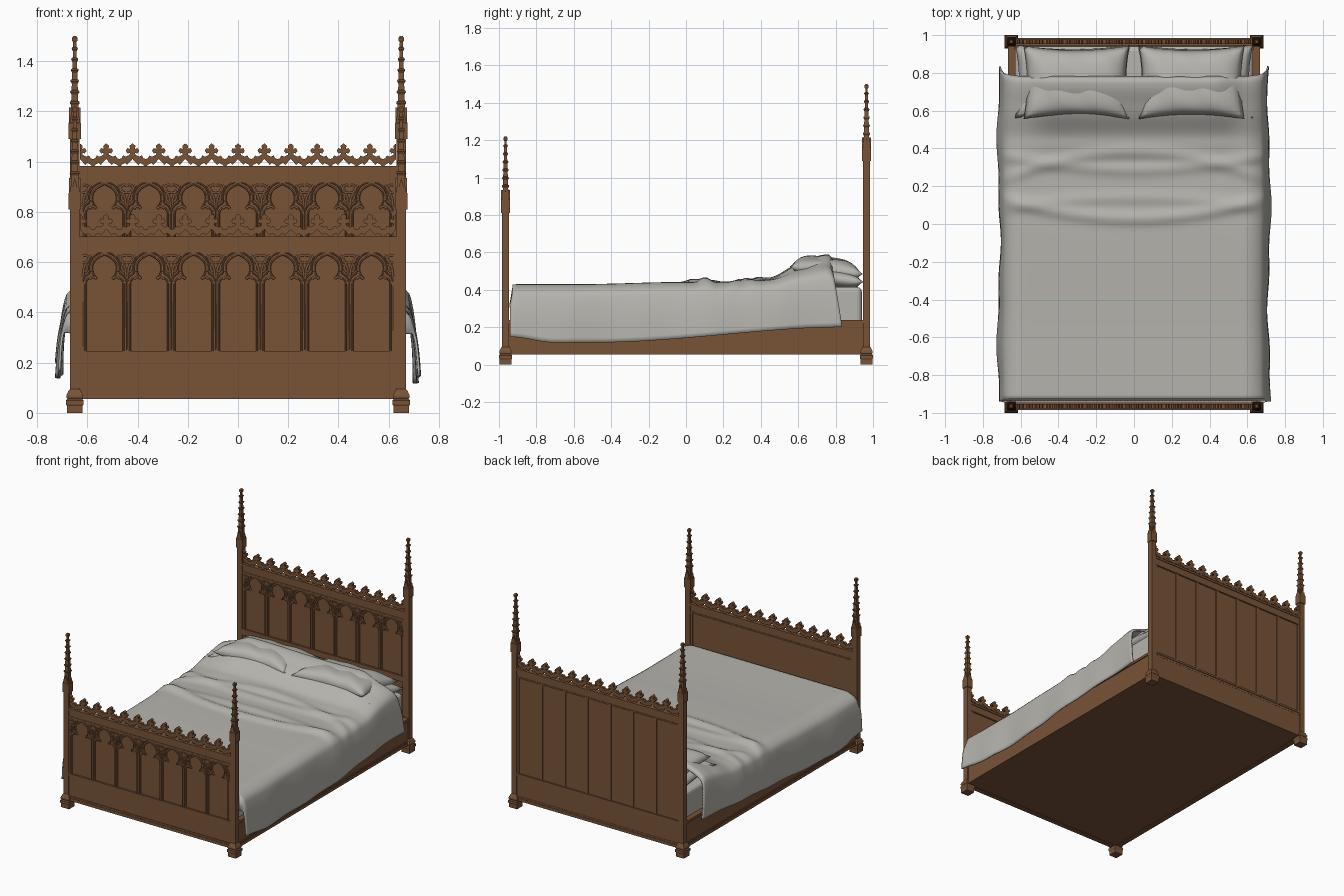
import bpy, bmesh, math
from mathutils import Vector

cube = bpy.data.objects.get("Cube")
if cube:
    bpy.data.objects.remove(cube)


def material(name, rgb):
    m = bpy.data.materials.new(name)
    m.use_nodes = True
    m.diffuse_color = (*rgb, 1)
    m.node_tree.nodes["Principled BSDF"].inputs["Base Color"].default_value = (*rgb, 1)
    return m


wood = material("brown_wood", (0.19, 0.087, 0.039))
cloth = material("grey_linen", (0.47, 0.455, 0.42))


def finish(name, bm, mat, smooth=False):
    bmesh.ops.recalc_face_normals(bm, faces=bm.faces)
    me = bpy.data.meshes.new(name)
    bm.to_mesh(me)
    bm.free()
    me.materials.append(mat)
    for p in me.polygons:
        p.use_smooth = smooth
    ob = bpy.data.objects.new(name, me)
    bpy.context.collection.objects.link(ob)
    return ob


def box(bm, x0, x1, y0, y1, z0, z1):
    plate(bm, [(x0, z0), (x1, z0), (x1, z1), (x0, z1)], y0, y1)


def plate(bm, pts, y0, y1, swap=None):
    """Extrude an x-z outline from y0 to y1; swap=(cx, cy) turns it a quarter."""
    verts = [bm.verts.new((x, y0, z)) for x, z in pts]
    face = bm.faces.new(verts)
    ext = bmesh.ops.extrude_face_region(bm, geom=[face])["geom"]
    new = [v for v in ext if isinstance(v, bmesh.types.BMVert)]
    for v in new:
        v.co.y = y1
    if swap:
        cx, cy = swap
        for v in verts + new:
            v.co.x, v.co.y = cx + v.co.y - cy, cy + v.co.x - cx


def tower(bm, cx, cy, profile):
    """Square tower from (half width, height) pairs."""
    rings = [[bm.verts.new((cx + sx * r, cy + sy * r, z))
              for sx, sy in ((-1, -1), (1, -1), (1, 1), (-1, 1))] for r, z in profile]
    for a, b in zip(rings, rings[1:]):
        for i in range(4):
            bm.faces.new((a[i], a[(i + 1) % 4], b[(i + 1) % 4], b[i]))
    bm.faces.new(rings[0])
    bm.faces.new(rings[-1])


def arc(cx, cz, r, a0, a1, n=8):
    angles = [math.radians(a0 + (a1 - a0) * i / n) for i in range(n + 1)]
    return [(cx + r * math.cos(a), cz + r * math.sin(a)) for a in angles]


def beads(name, paths, radius):
    """Round mouldings along open 3D paths."""
    cu = bpy.data.curves.new(name, "CURVE")
    cu.dimensions = "3D"
    cu.bevel_depth = radius
    cu.bevel_resolution = 1
    for path in paths:
        sp = cu.splines.new("POLY")
        sp.points.add(len(path) - 1)
        for p, co in zip(sp.points, path):
            p.co = (*co, 1)
    cu.materials.append(wood)
    ob = bpy.data.objects.new(name, cu)
    bpy.context.collection.objects.link(ob)


def mirror(pts):
    return [(-x, z) for x, z in reversed(pts)]


PX, PY = 0.65, 0.965          # post centres
PITCH = 1.24 / 7              # panel spacing
FIN = 0.105                   # cresting spacing


def pinnacle_post(name, cx, cy, dz):
    bm = bmesh.new()
    tower(bm, cx, cy, [(.031, 0), (.031, .028), (.035, .034), (.035, .05), (.029, .056),
                       (.033, .062), (.033, .07), (.025, .088), (.019, .095), (.019, .9 + dz)])
    # gablets on the four sides
    gable = [(-.024, .81), (.024, .81), (.024, .875), (.012, .89), (0, .935), (-.012, .89), (-.024, .875)]
    pts = [(cx + x, z + dz) for x, z in gable]
    plate(bm, pts, cy - .023, cy + .023)
    plate(bm, pts, cy - .023, cy + .023, swap=(cx, cy))
    # crocketed spire
    spire = [(.016, .88 + dz)]
    for i in range(6):
        z, r = .945 + .043 * i + dz, .0145 - .0015 * i
        spire += [(r, z), (r + .0055, z + .009), (r + .004, z + .015), (r - .0005, z + .017)]
    spire += [(.006, 1.195 + dz), (.011, 1.203 + dz), (.011, 1.213 + dz), (.006, 1.22 + dz)]
    tower(bm, cx, cy, spire)
    finish(name, bm, wood)


def cresting(name, cy, z0):
    half = [(0, .028), (.022, .004), (.03, .012), (.042, .006), (.0525, -.006), (.0525, .028),
            (.044, .03), (.037, .042), (.027, .037), (.012, .044), (.01, .052), (.02, .05),
            (.027, .06), (.021, .071), (.009, .068), (.012, .08), (0, .09)]
    bm = bmesh.new()
    for k in range(-6, 7):
        for s in (-1, 1):
            if k * s < 6:         # end units keep only their inner half
                plate(bm, [(k * FIN + s * x, z0 + z) for x, z in half], cy - .012, cy + .012)
    finish(name, bm, wood)


def board(name, cy, dz, is_head):
    f = cy - .014             # face of the tracery
    bm = bmesh.new()
    box(bm, -.64, .64, cy - .006, cy + .008, .07, .68 + dz)          # core panel
    box(bm, -.64, .64, cy - .012, cy + .014, .06, .235)              # apron
    for z0, z1, d in ((.055, .075, .019), (.075, .087, .016), (.217, .232, .015), (.232, .246, .019),
                      (.636, .7 + dz - dz, .014), (.638, .648, .017), (.688, .703, .019)):
        up = dz if z0 > .5 else 0
        box(bm, -.64, .64, cy - d, cy + d, z0 + up, z1 + up)
    for s in (-1, 1):
        box(bm, *sorted((s * .615, s * .64)), cy - .015, cy + .014, .1, .69 + dz)
    if is_head:
        box(bm, -.64, .64, cy - .018, cy, .485, .246 + dz)           # rail above the bedding
        for i in range(-3, 4):
            if i < 3:
                x = (i + .5) * PITCH
                box(bm, x - .011, x + .011, cy, cy + .014, .23, .65 + dz)
    finish(name + "_frame", bm, wood)

    # trefoil headed tracery
    right = [(.076, .245)] + arc(.048, .512, .028, 0, 125) + arc(0, .575, .05, -48, 62) + [(0, .631)]
    opening = right + mirror(right)[1:]
    h = PITCH / 2
    bm = bmesh.new()
    rims, hoods, leaves = [], [], []
    for i in range(-3, 4):
        cx = i * PITCH

        def put(pts, y):
            return [(cx + x, y, z + dz) for x, z in pts]
        outline = [(h, .245), (h, .645), (-h, .645), (-h, .245)] + mirror(opening[::-1])[::-1][::-1]
        outline = [(h, .245), (h, .645), (-h, .645), (-h, .245)] + list(reversed(opening))
        plate(bm, [(cx + x, z + dz) for x, z in outline], f, cy)
        rims.append(put(opening, f + .001))
        for s in (-1, 1):
            def side(pts):
                return put([(s * x, z) for x, z in pts], f)
            hoods.append(side([(.086, .25), (.086, .52)] + arc(.05, .52, .036, 8, 70, 5)
                              + arc(0, .578, .061, -15, 62) + [(0, .645)]))
            # curled foliage in the spandrels
            leaves.append(side(arc(.086, .577, .018, 250, 120, 6)))
            leaves.append(side(arc(.078, .612, .016, 300, 60, 7)))
            leaves.append(side([(.086, .54), (.082, .575), (.07, .605), (.052, .628)]))
            leaves.append(side(arc(.046, .527, .014, 20, 160, 6)))
    finish(name + "_tracery", bm, wood)
    beads(name + "_arch_beads", rims, .0035)
    beads(name + "_arch_hoods", hoods, .003)
    beads(name + "_foliage", leaves, .005)
    cresting(name + "_cresting", cy, .703 + dz)


board("footboard", -PY, 0, False)
board("headboard", PY, .28, True)
for end, sy, dz in (("foot", -1, 0), ("head", 1, .28)):
    for side, sx in (("right", -1), ("left", 1)):
        pinnacle_post(f"{end}_{side}_post", sx * PX, sy * PY, dz)

# side rails and base board
bm = bmesh.new()
for s in (-1, 1):
    for x0, x1, z0, z1 in ((.635, .66, .06, .235), (.63, .668, .055, .075), (.63, .664, .075, .085), (.63, .667, .222, .24)):
        box(bm, *sorted((s * x0, s * x1)), -.95, .95, z0, z1)
box(bm, -.64, .64, -.96, .96, .058, .09)
finish("side_rails_and_base", bm, wood)

# mattress
bm = bmesh.new()
box(bm, -.63, .63, -.925, .94, .09, .415)
mattress = finish("mattress", bm, cloth)
bev = mattress.modifiers.new("rounding", "BEVEL")
bev.width, bev.segments = .025, 3


def smoothstep(a, b, x):
    t = max(0, min(1, (x - a) / (b - a)))
    return t * t * (3 - 2 * t)


def sheet(bm, nu, nv, fn):
    grid = [[bm.verts.new(fn(-1 + 2 * i / nu, -1 + 2 * j / nv)) for i in range(nu + 1)] for j in range(nv + 1)]
    for a, b in zip(grid, grid[1:]):
        for i in range(nu):
            bm.faces.new((a[i], a[i + 1], b[i + 1], b[i]))


# pillows, two stacked on each side
def pillow(name, cx, cy, cz, a, b, c):
    bm = bmesh.new()
    for s in (-1, 1):
        def shape(u, v):
            puff = ((1 - u ** 4) * (1 - v ** 4)) ** .6
            return Vector((cx + a * u * (1 - .07 * (1 - v * v)), cy + b * v * (1 - .13 * (1 - u * u)),
                           cz + s * c * puff - .02 * v + .004 * math.sin(9 * u + 4 * v) * puff))
        sheet(bm, 24, 18, shape)
    bmesh.ops.remove_doubles(bm, verts=bm.verts, dist=.0005)
    finish(name, bm, cloth, True)


for side, s in (("right", -1), ("left", 1)):
    pillow(f"lower_{side}_pillow", s * .325, .755, .462, .305, .195, .055)
    pillow(f"upper_{side}_pillow", s * .305, .75, .505, .28, .195, .068)


# duvet with folds, rising over the pillows and hanging at the sides
def duvet(u, v):
    t = max(0, (abs(u) - .66) / .34)
    s = 1 if u > 0 else -1
    x = u / .66 * .6 if t == 0 else s * (.6 + .062 * math.sin(min(t * 4, 1) * math.pi / 2)
                                        + .05 * t + .012 * math.sin(math.pi * t))
    y = -.08 + .86 * v
    wide = 1 - .45 * smoothstep(.42, .62, abs(x))
    h = .425 + .012 * smoothstep(-.6, 0, y)
    h += wide * (.02 * smoothstep(.3, .45, y) + .075 * smoothstep(.44, .62, y) + .048 * smoothstep(.58, .75, y))
    for yf, bend, amp in ((.03, .22, .016), (.14, -.12, .009), (.29, .15, .013), (.38, -.3, .012)):
        h += amp * math.exp(-((y - yf - bend * x * x) / .032) ** 2) * (1 - t)
    h += .004 * math.sin(7 * x + 5 * y) * smoothstep(-.2, .5, y)
    hem = .118 + .085 * smoothstep(-.5, .9, y) + .03 * smoothstep(-.7, -.94, y) + (.02 if s < 0 else 0)
    z = h - (h - hem) * t ** 1.25
    x += s * t * (.008 * math.sin(6 * y + s) + .004 * math.sin(17 * y))
    y += .055 * t * smoothstep(.6, .78, y)
    if v <= -.999:            # tuck at the foot
        z -= .12 * (1 - min(1, t * 2))
    if v >= .999:             # turned edge at the head
        z -= .018 * (1 - t)
    return Vector((x, y, z))


bm = bmesh.new()
sheet(bm, 90, 100, duvet)
cover = finish("duvet", bm, cloth, True)
thick = cover.modifiers.new("thickness", "SOLIDIFY")
thick.thickness, thick.offset = .01, 0
